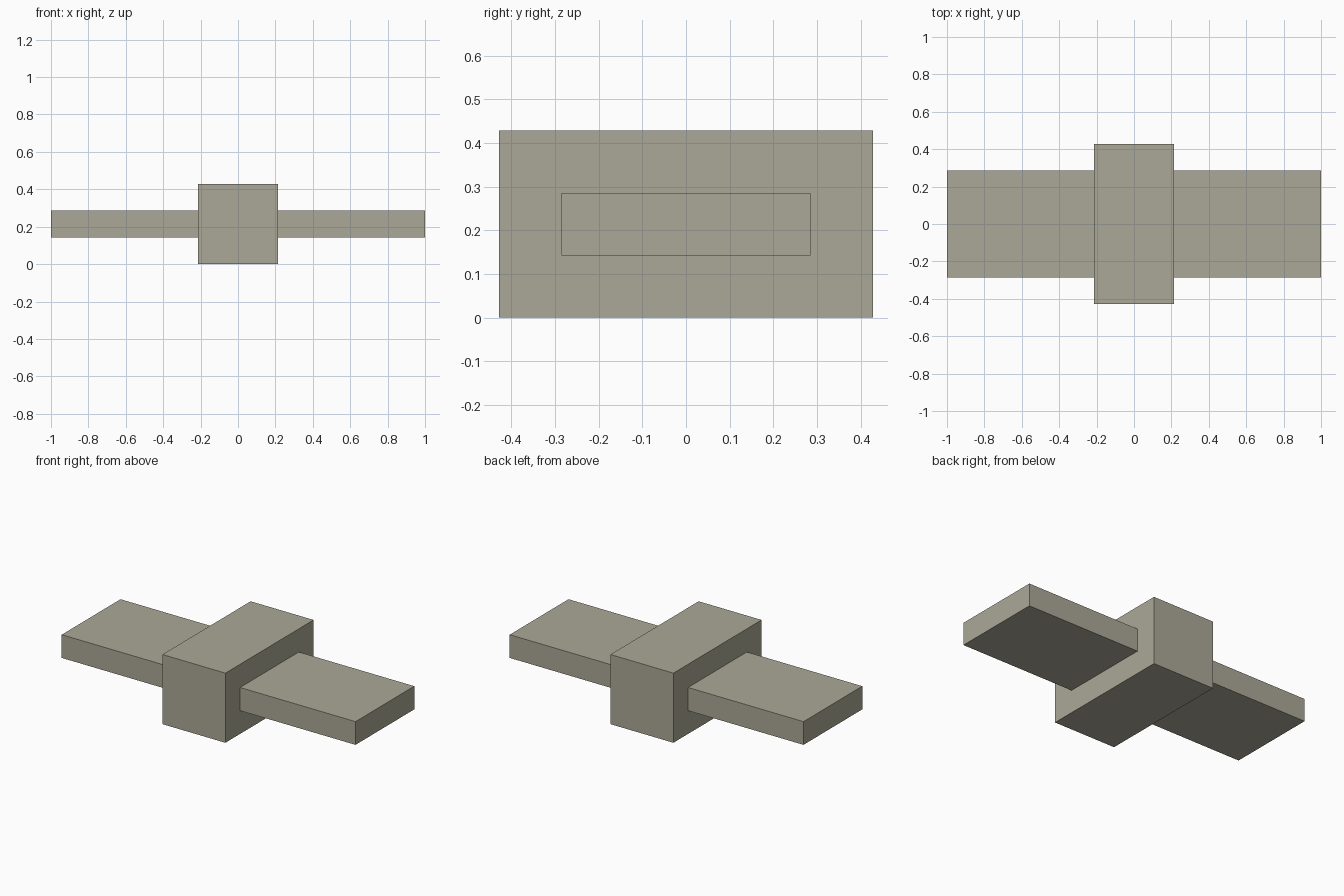
import bpy

cube = bpy.data.objects.get("Cube")
if cube:
    bpy.data.objects.remove(cube, do_unlink=True)

U = 1 / 7  # every size is a whole number of this unit

# Single warm grey material
grey = bpy.data.materials.new("warm_grey")
grey.use_nodes = True
colour = (0.41, 0.395, 0.31, 1)
grey.diffuse_color = colour
grey.node_tree.nodes["Principled BSDF"].inputs["Base Color"].default_value = colour


def box(name, size, centre):
    """Add a flat-faced box, with size and centre given in units."""
    bpy.ops.mesh.primitive_cube_add(size=1, location=[c * U for c in centre])
    obj = bpy.context.object
    obj.name = name
    obj.scale = [s * U for s in size]
    bpy.ops.object.transform_apply(location=False, rotation=False, scale=True)
    obj.data.materials.append(grey)
    return obj


# Central body
box("body", (3, 6, 3), (0, 0, 1.5))

# Flat panels reaching out from both sides of the body
for name, side in (("left_panel", 1), ("right_panel", -1)):
    box(name, (5.5, 4, 1), (side * 4.25, 0, 1.5))
